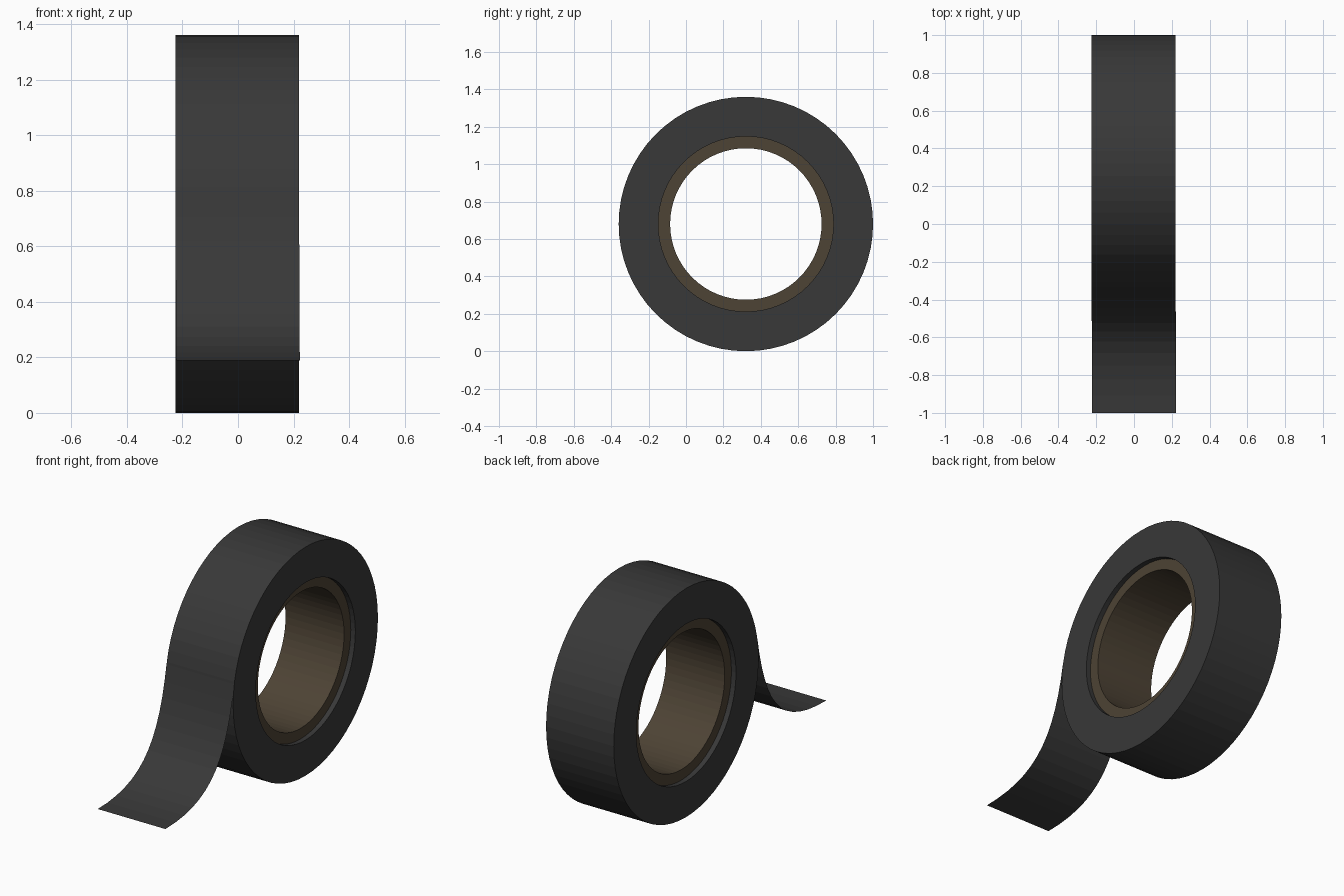
import bpy, math
from mathutils import Vector
from mathutils.geometry import interpolate_bezier

if "Cube" in bpy.data.objects:
    bpy.data.objects.remove(bpy.data.objects["Cube"])

CY, CZ, SIDES = 0.32, 0.68, 64


def material(name, rgb):
    m = bpy.data.materials.new(name)
    m.diffuse_color = (*rgb, 1)
    m.use_nodes = True
    m.node_tree.nodes["Principled BSDF"].inputs["Base Color"].default_value = m.diffuse_color
    return m


def add_mesh(name, verts, faces, mat):
    me = bpy.data.meshes.new(name)
    me.from_pydata(verts, [], faces)
    me.materials.append(mat)
    ob = bpy.data.objects.new(name, me)
    bpy.context.collection.objects.link(ob)
    return ob


def ring(name, r_out, r_in, x0, x1, mat):
    """Revolve a rectangular section round the roll axis (along x)."""
    section = [(x0, r_out), (x1, r_out), (x1, r_in), (x0, r_in)]
    verts, faces = [], []
    for i in range(SIDES):
        a = 2 * math.pi * i / SIDES
        verts += [(x, CY + r * math.cos(a), CZ + r * math.sin(a)) for x, r in section]
        j = (i + 1) % SIDES
        for k in range(4):
            n = (k + 1) % 4
            faces.append((i * 4 + k, i * 4 + n, j * 4 + n, j * 4 + k))
    return add_mesh(name, verts, faces, mat)


black = material("black tape", (0.04, 0.04, 0.04))
card = material("cardboard", (0.075, 0.056, 0.035))

# Wound tape and the slightly recessed cardboard core
ring("tape_roll", 0.68, 0.468, -0.225, 0.22, black)
ring("core", 0.468, 0.405, -0.195, 0.19, card)

# Loose end: a thin sheet leaving the roll and flattening out, drifting slightly in x
path = interpolate_bezier(Vector((0, -0.35, 0.80)), Vector((0, -0.427, 0.37)),
                          Vector((0, -0.58, 0.188)), Vector((0, -1.0, 0.188)), 14)
verts, faces = [], []
for i, p in enumerate(path):
    drift = 0.003 * i / (len(path) - 1)
    verts += [(-0.225 + drift, p.y, p.z), (0.22 + drift, p.y, p.z)]
    if i:
        faces.append((2 * i - 2, 2 * i, 2 * i + 1, 2 * i - 1))
add_mesh("loose_end", verts, faces, black)
